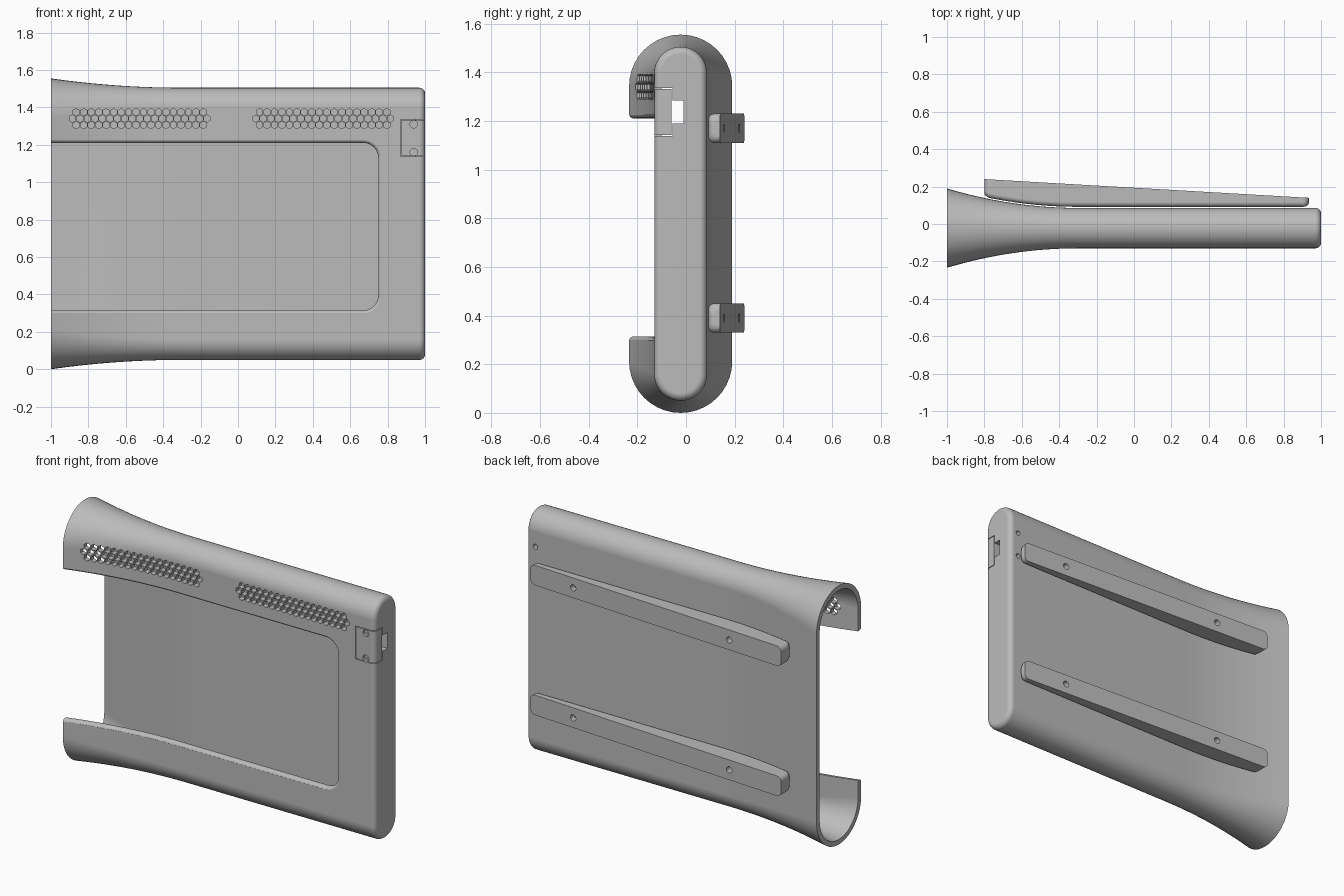
import bpy, bmesh, math
from mathutils import Matrix, Vector

if "Cube" in bpy.data.objects:
    bpy.data.objects.remove(bpy.data.objects["Cube"], do_unlink=True)

grey = bpy.data.materials.new("plain grey")
grey.use_nodes = True
COLOUR = (0.5, 0.5, 0.5, 1)
grey.diffuse_color = COLOUR
grey.node_tree.nodes["Principled BSDF"].inputs["Base Color"].default_value = COLOUR

CY, CZ = -0.022, 0.7775      # centre of the sleeve section
WALL = 0.03


def finish(name, bm):
    bmesh.ops.recalc_face_normals(bm, faces=bm.faces)
    mesh = bpy.data.meshes.new(name)
    bm.to_mesh(mesh)
    bm.free()
    mesh.materials.append(grey)
    ob = bpy.data.objects.new(name, mesh)
    bpy.context.collection.objects.link(ob)
    return ob


def loft(name, rings):
    """Skin closed rings of equal length and cap both ends."""
    bm = bmesh.new()
    loops = [[bm.verts.new(p) for p in ring] for ring in rings]
    n = len(loops[0])
    for a, b in zip(loops, loops[1:]):
        for i in range(n):
            j = (i + 1) % n
            bm.faces.new((a[i], a[j], b[j], b[i]))
    bm.faces.new(loops[0])
    bm.faces.new(loops[-1])
    return finish(name, bm)


def box(name, x, y, z):
    bm = bmesh.new()
    bmesh.ops.create_cube(bm, size=1)
    for v in bm.verts:
        v.co = [lo + (c + 0.5) * (hi - lo) for c, (lo, hi) in zip(v.co, (x, y, z))]
    return finish(name, bm)


def pegs(name, spots, radius, y0, y1, sides=20):
    """Prisms along y at the given (x, z) spots."""
    bm = bmesh.new()
    turn = Matrix.Rotation(math.pi / 2, 4, 'X')
    for x, z in spots:
        place = Matrix.Translation(Vector((x, (y0 + y1) / 2, z))) @ turn
        bmesh.ops.create_cone(bm, cap_ends=True, segments=sides, radius1=radius,
                              radius2=radius, depth=y1 - y0, matrix=place)
    return finish(name, bm)


def boolean(ob, tool, operation='DIFFERENCE'):
    tool.hide_render = True
    mod = ob.modifiers.new("cut", 'BOOLEAN')
    mod.operation, mod.solver, mod.object = operation, 'EXACT', tool
    bpy.context.view_layer.objects.active = ob
    bpy.ops.object.modifier_apply(modifier=mod.name)
    bpy.data.objects.remove(tool, do_unlink=True)


def smooth(ob):
    bpy.ops.object.select_all(action='DESELECT')
    ob.select_set(True)
    bpy.context.view_layer.objects.active = ob
    bpy.ops.object.shade_smooth_by_angle(angle=math.radians(30))
    mod = ob.modifiers.new("even shading", 'WEIGHTED_NORMAL')
    mod.keep_sharp = True


# Sleeve section: a stadium that flares towards the open end
def flare(x):
    return max(0, (-0.3 - x) / 0.7) ** 2


def radius_at(x):
    return 0.108 + 0.104 * flare(x)


def stadium(x, inset, arc=20):
    r = radius_at(x) - inset
    half = 0.6195 - 0.054 * flare(x)
    ring = []
    for side in (1, -1):
        for i in range(arc + 1):
            a = math.pi * i / arc
            ring.append((x, CY + side * r * math.cos(a), CZ + side * (half + r * math.sin(a))))
    return ring


def steps(a, b, n):
    return [a + (b - a) * i / n for i in range(n + 1)]


def outer_body(name):
    rings = [stadium(x, 0) for x in steps(-1, -0.3, 20)]
    f = 0.03
    for a in steps(0, math.pi / 2, 6):
        rings.append(stadium(1 - f + f * math.sin(a), f * (1 - math.cos(a))))
    return loft(name, rings)


sleeve = outer_body("sleeve")
cavity = loft("cavity_cutter", [stadium(x, WALL) for x in steps(-1.07, -0.3, 22) + [0.95]])
boolean(sleeve, cavity)

# Front window with rounded corners and a rounded rim
LOW, HIGH, RIGHT, CORNER, RIM = 0.315, 1.21, 0.75, 0.08, 0.02
xs = steps(-1.07, -0.3, 22) + [RIGHT - CORNER]
outline = [(x, LOW, 0, -1) for x in xs[:-1]]
for z, start in ((LOW + CORNER, -math.pi / 2), (HIGH - CORNER, 0)):
    for a in steps(start, start + math.pi / 2, 10):
        c, s = math.cos(a), math.sin(a)
        outline.append((RIGHT - CORNER + CORNER * c, z + CORNER * s, c, s))
outline += [(x, HIGH, 0, 1) for x in reversed(xs[:-1])]


def window_ring(grow, depth=None, y=None):
    return [(x + nx * grow, CY - radius_at(x) + depth if y is None else y, z + nz * grow)
            for x, z, nx, nz in outline]


rim = [(RIM * (1 - math.sin(a)), RIM * (1 - math.cos(a)))
       for a in steps(math.radians(15), math.pi / 2, 5)]
layers = [window_ring(rim[0][0], y=-0.5)]
layers += [window_ring(g, depth=d) for g, d in rim]
layers.append(window_ring(0, y=CY))
boolean(sleeve, loft("window_cutter", layers))

# Two honeycomb vents above the window
PITCH = 0.04
spots = []
for middle in (-0.525, 0.455):
    for row in (-1, 0, 1):
        count = 18 if row else 19
        for i in range(count):
            spots.append((middle + (i - (count - 1) / 2) * PITCH, 1.34 + row * PITCH * 0.866))
boolean(sleeve, pegs("vent_cutter", spots, 0.0195, -0.35, -0.06, 6))

# Connector pocket, end slot and rear screw holes
boolean(sleeve, box("pocket_cutter", (0.87, 1.1), (-0.3, -0.055), (1.138, 1.336)))
boolean(sleeve, box("slot_cutter", (0.9, 1.1), (-0.08, -0.01), (1.19, 1.285)))
screw_spots = [(0.94, 1.16), (0.94, 1.31)]
boolean(sleeve, pegs("rear_hole_cutter", screw_spots, 0.015, 0.0, 0.2))
smooth(sleeve)

# Connector plate, flush with the body
plate = outer_body("connector_plate")
boolean(plate, box("plate_block", (0.874, 1.1), (-0.3, -0.06), (1.142, 1.332)), 'INTERSECT')
boolean(plate, pegs("screw_recess", screw_spots, 0.02, -0.3, -0.115))
smooth(plate)
screws = pegs("connector_screws", screw_spots, 0.013, -0.118, -0.108)
boolean(screws, pegs("screw_socket", screw_spots, 0.006, -0.14, -0.113, 6))
smooth(screws)

# Wedge rails on the back
START, END, HALF, ROUND = -0.8, 0.935, 0.06, 0.03


def rail_ring(x, z):
    t = min(x - START, END - x, ROUND)
    pull = ROUND - math.sqrt(max(0, ROUND ** 2 - (ROUND - t) ** 2))
    half = HALF - pull
    top = 0.24 - 0.1 * (x - START) / (END - START)
    base = CY + radius_at(x) + 0.006 + pull * 0.7
    r = min(0.025, (top - base) * 0.8)
    ring = [(x, top, z - half), (x, top, z + half)]
    for side in (1, -1):
        arc = [(x, base + r * (1 - math.sin(a)), z + side * (half - r * (1 - math.cos(a))))
               for a in steps(0, math.pi / 2, 6)]
        ring += arc if side > 0 else arc[::-1]
    return ring


ends = [ROUND * (1 - math.cos(a)) for a in steps(0, math.pi / 2, 6)]
stations = [START + e for e in ends] + steps(-0.74, -0.3, 14) + [END - e for e in reversed(ends)]
for name, z in (("lower_rail", 0.39), ("upper_rail", 1.17)):
    rail = loft(name, [rail_ring(x, z) for x in stations])
    boolean(rail, pegs("rail_hole_cutter", [(0.64, z), (-0.44, z)], 0.019, 0.12, 0.4))
    smooth(rail)
